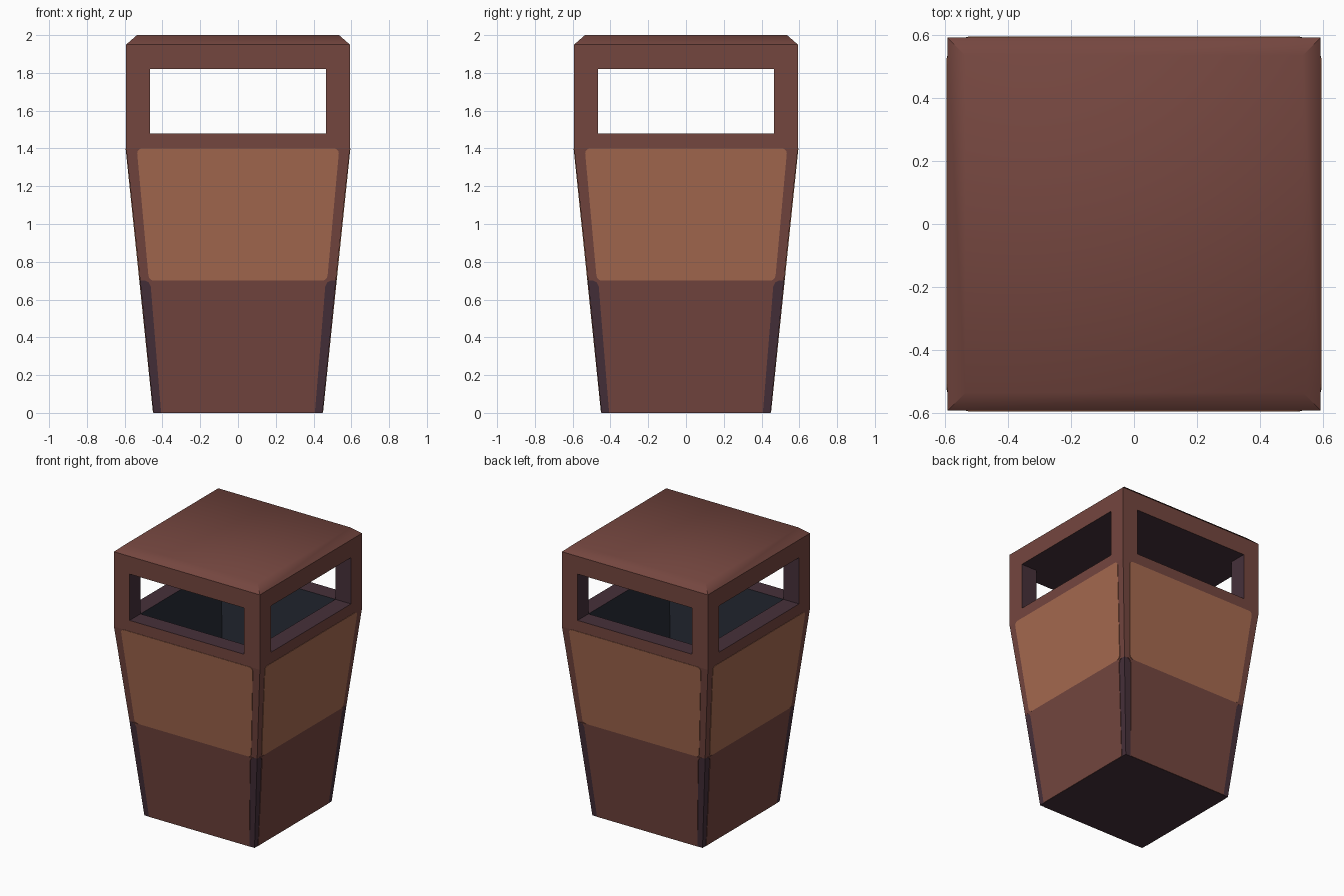
import bpy, bmesh, math
from mathutils import Matrix

if "Cube" in bpy.data.objects:
    bpy.data.objects.remove(bpy.data.objects["Cube"])


def srgb(h):
    c = [int(h[i:i + 2], 16) / 255 for i in (0, 2, 4)]
    return [v / 12.92 if v <= 0.04045 else ((v + 0.055) / 1.055) ** 2.4 for v in c] + [1]


MATS = []
for name, col in (("red brown", "74463F"), ("orange tan", "A66A50"),
                  ("dark purple", "46303A"), ("dark blue liner", "272C36")):
    m = bpy.data.materials.new(name)
    m.diffuse_color = srgb(col)
    m.use_nodes = True
    m.node_tree.nodes["Principled BSDF"].inputs["Base Color"].default_value = m.diffuse_color
    MATS.append(m)
BROWN, TAN, PURPLE, LINER = range(4)


def finish(name, bm):
    me = bpy.data.meshes.new(name)
    bm.to_mesh(me)
    bm.free()
    for m in MATS:
        me.materials.append(m)
    ob = bpy.data.objects.new(name, me)
    bpy.context.collection.objects.link(ob)
    return ob


def square_loft(name, rings, mats, bottom, top):
    """Loft square rings of (half width, height), with one material per band."""
    bm = bmesh.new()
    vs = [[bm.verts.new((sx * w, sy * w, z)) for sx, sy in ((-1, -1), (1, -1), (1, 1), (-1, 1))]
          for w, z in rings]
    for a, b, mat in zip(vs, vs[1:], mats):
        for i in range(4):
            j = (i + 1) % 4
            bm.faces.new((a[i], a[j], b[j], b[i])).material_index = mat
    bm.faces.new(vs[0][::-1]).material_index = bottom
    bm.faces.new(vs[-1]).material_index = top
    return finish(name, bm)


# Tapered bin body with sill and hollow liner
square_loft("bin_body",
            [(0.447, 0), (0.518, 0.7), (0.592, 1.4), (0.592, 1.48), (0.465, 1.48), (0.365, 0.1)],
            [PURPLE, BROWN, BROWN, PURPLE, LINER], PURPLE, LINER)

# Lid slab with softened top rim
lid = square_loft("lid", [(0.592, 1.82), (0.592, 1.95), (0.535, 2.0)],
                  [BROWN, BROWN], PURPLE, BROWN)
bpy.context.view_layer.objects.active = lid
lid.select_set(True)
bpy.ops.object.shade_smooth_by_angle(angle=math.radians(45))

# Four corner posts, dark on the faces inside the openings
bm = bmesh.new()
a, b = 0.465, 0.592
for k in range(4):
    rot = Matrix.Rotation(k * math.pi / 2, 4, 'Z')
    low, high = [[bm.verts.new(rot @ Matrix.Translation((x, y, z)).to_translation())
                  for x, y in ((a, a), (b, a), (b, b), (a, b))] for z in (1.48, 1.82)]
    for i, mat in enumerate((PURPLE, BROWN, BROWN, PURPLE)):
        j = (i + 1) % 4
        bm.faces.new((low[i], low[j], high[j], high[i])).material_index = mat
finish("corner_posts", bm)


def wall_panels(name, half, mat, radius=0):
    """Thin plates on the four sloped walls from a half outline of (x, z)."""
    bm = bmesh.new()
    pts = half + [(-x, z) for x, z in reversed(half)]
    f = bm.faces.new([bm.verts.new((x, -(0.447 + 0.145 * z / 1.4) - 0.003, z)) for x, z in pts])
    if radius:
        bmesh.ops.bevel(bm, geom=bm.verts[:], offset=radius, segments=4,
                        profile=0.5, affect='VERTICES')
    r = bmesh.ops.extrude_face_region(bm, geom=bm.faces[:])
    moved = [v for v in r["geom"] if isinstance(v, bmesh.types.BMVert)]
    bmesh.ops.translate(bm, verts=moved, vec=(0, 0.005, 0))
    bmesh.ops.recalc_face_normals(bm, faces=bm.faces)
    base = bm.faces[:]
    for k in range(1, 4):
        d = bmesh.ops.duplicate(bm, geom=base)
        bmesh.ops.rotate(bm, verts=[v for v in d["geom"] if isinstance(v, bmesh.types.BMVert)],
                         cent=(0, 0, 0), matrix=Matrix.Rotation(k * math.pi / 2, 3, 'Z'))
    for f in bm.faces:
        f.material_index = mat
    finish(name, bm)


# Tan upper panels and brown lower panels
wall_panels("upper_panels", [(0.472, 0.7), (0.536, 1.4)], TAN, 0.028)
wall_panels("lower_panels", [(0.407, 0.001), (0.462, 0.67), (0.472, 0.69), (0.49, 0.7)], BROWN)
